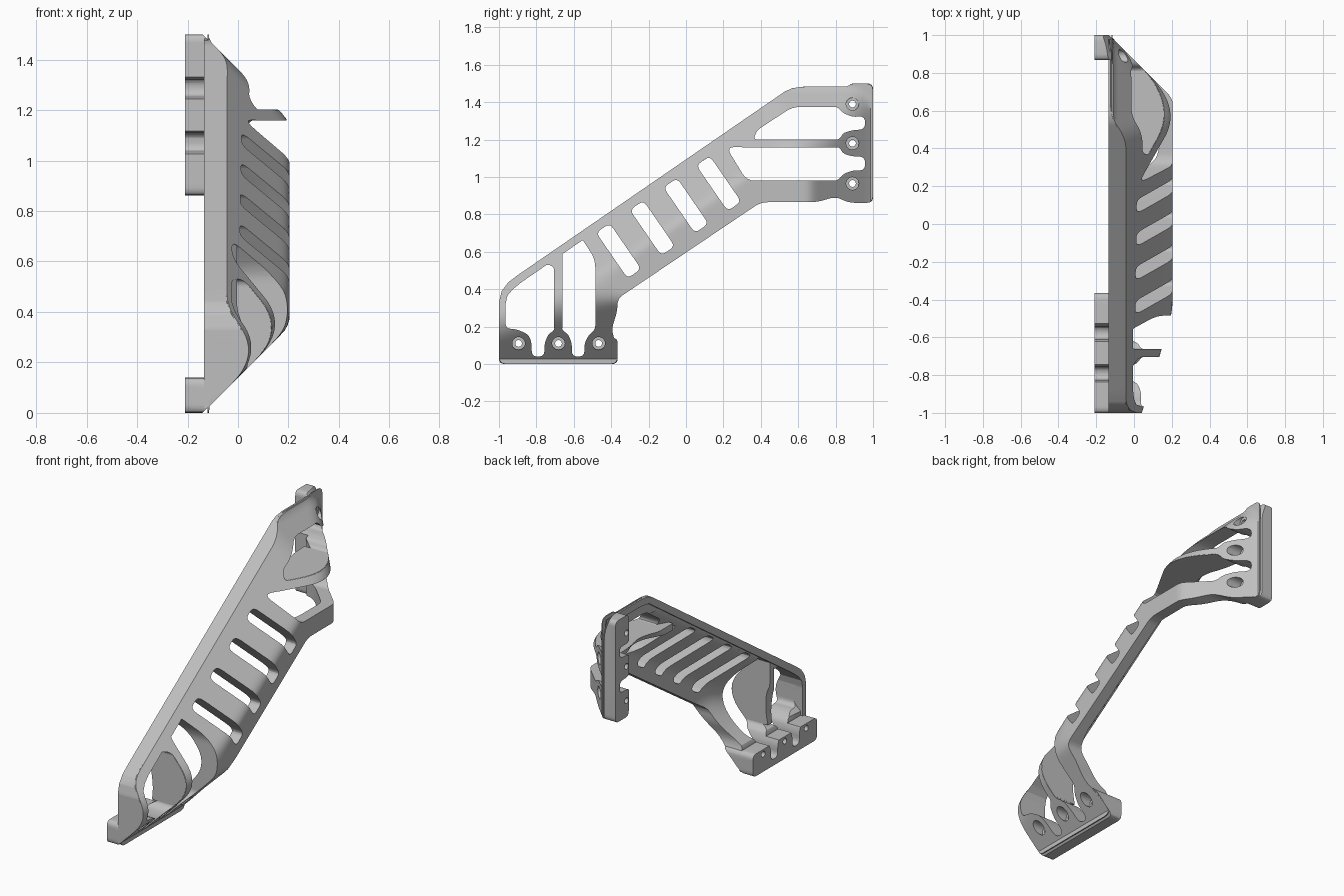
import bpy, bmesh, math
from mathutils import Vector

if "Cube" in bpy.data.objects:
    bpy.data.objects.remove(bpy.data.objects["Cube"])

grey = bpy.data.materials.new("satin_grey")
grey.diffuse_color = (0.52, 0.52, 0.52, 1)
grey.use_nodes = True
grey.node_tree.nodes["Principled BSDF"].inputs["Base Color"].default_value = grey.diffuse_color

ANG = math.atan2(1.005, 1.46)            # slope of the long diagonal
CA, SA = math.cos(ANG), math.sin(ANG)


def smin(a, b, k):
    h = max(k - abs(a - b), 0) / k
    return min(a, b) - h * h * k / 4


def skin(y, z, t=(0, 0, 0)):
    """Face height in x; t moves the diagonal, end and flat planes inwards."""
    diag = smin(0.858 - (CA * z - SA * y), 1.362 - z, 0.04) - t[0]
    f = smin(diag, z - 0.14 - t[1], 0.22)
    f = smin(f, 0.87 - y - t[1], 0.13)
    return smin(f, 0.205 - t[2], 0.03)


def from_pad(y, z):
    return min(max(z - .14, 0), max(.868 - y, 0))


def inner(y, z):
    fillet = .06 * max(0, 1 - from_pad(y, z) / .12) ** 2
    return max(skin(y, z, (.13, .10, .07)) - fillet, -.12)


def rib_inner(y, z):
    depth = .11 + .13 * math.sin(min(from_pad(y, z) / .22, 1) * math.pi / 2)
    return max(skin(y, z) - depth, -.119)


def rounded(pts, r, n=4):
    """Round every corner of a polygon."""
    out = []
    P = [Vector(p) for p in pts]
    for i, p in enumerate(P):
        a, b = P[i - 1] - p, P[(i + 1) % len(P)] - p
        d = min(r, a.length * 0.45, b.length * 0.45)
        a, b = p + a.normalized() * d, p + b.normalized() * d
        for j in range(n + 1):
            u = j / n
            out.append(a * (1 - u) ** 2 + p * 2 * u * (1 - u) + b * u * u)
    return out


def prisms(name, polys, x0, x1):
    bm = bmesh.new()
    for poly in polys:
        lo = [bm.verts.new((x0, p[0], p[1])) for p in poly]
        hi = [bm.verts.new((x1, p[0], p[1])) for p in poly]
        bm.faces.new(lo)
        bm.faces.new(hi)
        for i in range(len(poly)):
            bm.faces.new((lo[i - 1], lo[i], hi[i], hi[i - 1]))
    return finish(bm, name)


def finish(bm, name):
    bmesh.ops.recalc_face_normals(bm, faces=bm.faces)
    me = bpy.data.meshes.new(name)
    bm.to_mesh(me)
    bm.free()
    ob = bpy.data.objects.new(name, me)
    bpy.context.collection.objects.link(ob)
    return ob


def blank(name, y0, z0, y1, z1, hi, lo, step=.02):
    """Closed grid slab between two height functions."""
    ny, nz = int((y1 - y0) / step) + 2, int((z1 - z0) / step) + 2
    bm = bmesh.new()
    A, B = {}, {}
    for i in range(ny + 1):
        for j in range(nz + 1):
            y, z = y0 + i * step, z0 + j * step
            l = lo(y, z)
            A[i, j] = bm.verts.new((max(hi(y, z), l + 0.006), y, z))
            B[i, j] = bm.verts.new((l, y, z))
    for i in range(ny):
        for j in range(nz):
            q = [(i, j), (i + 1, j), (i + 1, j + 1), (i, j + 1)]
            bm.faces.new([A[k] for k in q])
            bm.faces.new([B[k] for k in reversed(q)])
    rim = ([(i, 0) for i in range(ny)] + [(ny, j) for j in range(nz)] +
           [(i, nz) for i in range(ny, 0, -1)] + [(0, j) for j in range(nz, 0, -1)])
    for k in range(len(rim)):
        a, b = rim[k - 1], rim[k]
        bm.faces.new((A[a], B[a], B[b], A[b]))
    return finish(bm, name)


def slab(name, poly, hi, lo, cutters):
    """Curved slab trimmed to a polygon; the grid is shifted if a cut fails."""
    ys, zs = [p[0] for p in poly], [p[1] for p in poly]
    for off in (.0137, .0171, .0113, .0159, .0193):
        ob = blank(name, min(ys) - off, min(zs) - off, max(ys), max(zs), hi, lo)
        trim = prisms("trim", [poly], -0.5, 0.5)
        for op, c in [('INTERSECT', trim)] + [('DIFFERENCE', c) for c in cutters]:
            m = ob.modifiers.new("cut", 'BOOLEAN')
            m.operation, m.object, m.solver = op, c, 'EXACT'
        dg = bpy.context.evaluated_depsgraph_get()
        me = bpy.data.meshes.new_from_object(ob.evaluated_get(dg))
        bpy.data.objects.remove(trim)
        vy, vz = [v.co.y for v in me.vertices], [v.co.z for v in me.vertices]
        if vy and max(abs(min(vy) - min(ys)), abs(max(vy) - max(ys)),
                      abs(min(vz) - min(zs)), abs(max(vz) - max(zs))) < .004:
            break
        if off != .0193:
            bpy.data.objects.remove(ob)
    ob.name = name
    ob.modifiers.clear()
    ob.data = me
    me.materials.clear()
    me.materials.append(grey)
    bpy.ops.object.select_all(action='DESELECT')
    ob.select_set(True)
    bpy.context.view_layer.objects.active = ob
    bpy.ops.object.shade_smooth_by_angle(angle=math.radians(28))


# Side outline (y, z); the upper edge is shared with the rim wall
upper_edge = [(-1, .33), (-.985, .39), (-.95, .437), (-.9, .475),
              (.53, 1.458), (.57, 1.475), (.63, 1.483)]
outline = rounded([(-1, 0), (-.365, 0), (-.365, .09), (-.4, .18), (-.368, .28), (-.365, .35),
                   (.4, .865), (.7, .865), (.8, .895), (.87, .862), (1, .862), (1, 1.5),
                   (.89, 1.5), (.86, 1.483)] + upper_edge[::-1], .04)

# Windows between the ribs, with notches around the screw bosses
win_a = [(-.965, .19), (-.9, .185), (-.84, .155), (-.825, .11), (-.825, .04), (-.757, .04),
         (-.757, .11), (-.735, .16), (-.703, .18), (-.703, .53), (-.79, .53), (-.92, .44), (-.965, .38)]
win_b = [(-.663, .18), (-.63, .16), (-.61, .11), (-.61, .04), (-.543, .04), (-.543, .11),
         (-.52, .155), (-.485, .185), (-.485, .56), (-.56, .675), (-.61, .655), (-.663, .6)]
win_c = [(.36, 1.2), (.82, 1.2), (.84, 1.235), (.89, 1.25), (.957, 1.255), (.957, 1.325),
         (.89, 1.32), (.835, 1.345), (.81, 1.375), (.57, 1.375), (.38, 1.25)]
win_d = [(.215, 1.16), (.325, .98), (.81, .98), (.84, 1.015), (.89, 1.035), (.957, 1.035),
         (.957, 1.108), (.89, 1.11), (.84, 1.125), (.82, 1.16)]
polys = [rounded(w, .045) for w in (win_a, win_b, win_c, win_d)]
for cy, cz in [(-.36, .605), (-.18, .727), (0, .847), (.175, .965)]:
    box = []
    for u, v in [(-.044, -.148), (.044, -.148), (.044, .148), (-.044, .148)]:
        box.append((cy + u * CA - v * SA, cz + u * SA + v * CA))
    polys.append(rounded(box, .03))
windows = prisms("window_cutter", polys, -.5, .5)

# Screw holes and counterbores
centres = [(-.895, .11), (-.682, .11), (-.467, .11), (.89, 1.39), (.89, 1.18), (.89, .965)]


def circles(r):
    return [[(y + r * math.cos(a * math.pi / 12), z + r * math.sin(a * math.pi / 12))
             for a in range(24)] for y, z in centres]


holes = prisms("hole_cutter", circles(.018), -.5, .5)
bores = prisms("bore_cutter", circles(.034), -.085, .5)
cutters = [windows, holes, bores]

# Slotted shell, thick along the diagonal and thinner at the ends
slab("slotted_shell", outline, skin, inner, cutters)

# Rim wall along the upper edge
rim_poly = [(-1, .02)] + upper_edge + [(.98, 1.483), (.98, 1.44), (.64, 1.44), (.56, 1.428),
            (-.88, .437), (-.925, .4), (-.955, .365), (-.965, .32), (-.965, .02)]
slab("rim_wall", rim_poly, lambda y, z: skin(y, z) - .004, lambda y, z: -.135, [holes])

# Mounting pads
pads = [("lower_pad", [(-1, 0), (-.365, 0), (-.365, .14), (-1, .14)]),
        ("upper_pad", [(.868, .862), (1, .862), (1, 1.5), (.868, 1.5)])]
for name, p in pads:
    slab(name, rounded(p, .03), lambda y, z: skin(y, z) - .002, lambda y, z: -.21, cutters)

# Deep ribs between the windows
ribs = [("lower_rib", [(-.7045, .19), (-.6615, .19), (-.6615, .6), (-.7045, .57)]),
        ("upper_rib", [(.3, 1.1585), (.81, 1.1585), (.81, 1.2015), (.3, 1.2015)])]
for name, p in ribs:
    slab(name, p, lambda y, z: skin(y, z) - .002, rib_inner, [])

for c in cutters:
    bpy.data.objects.remove(c)
